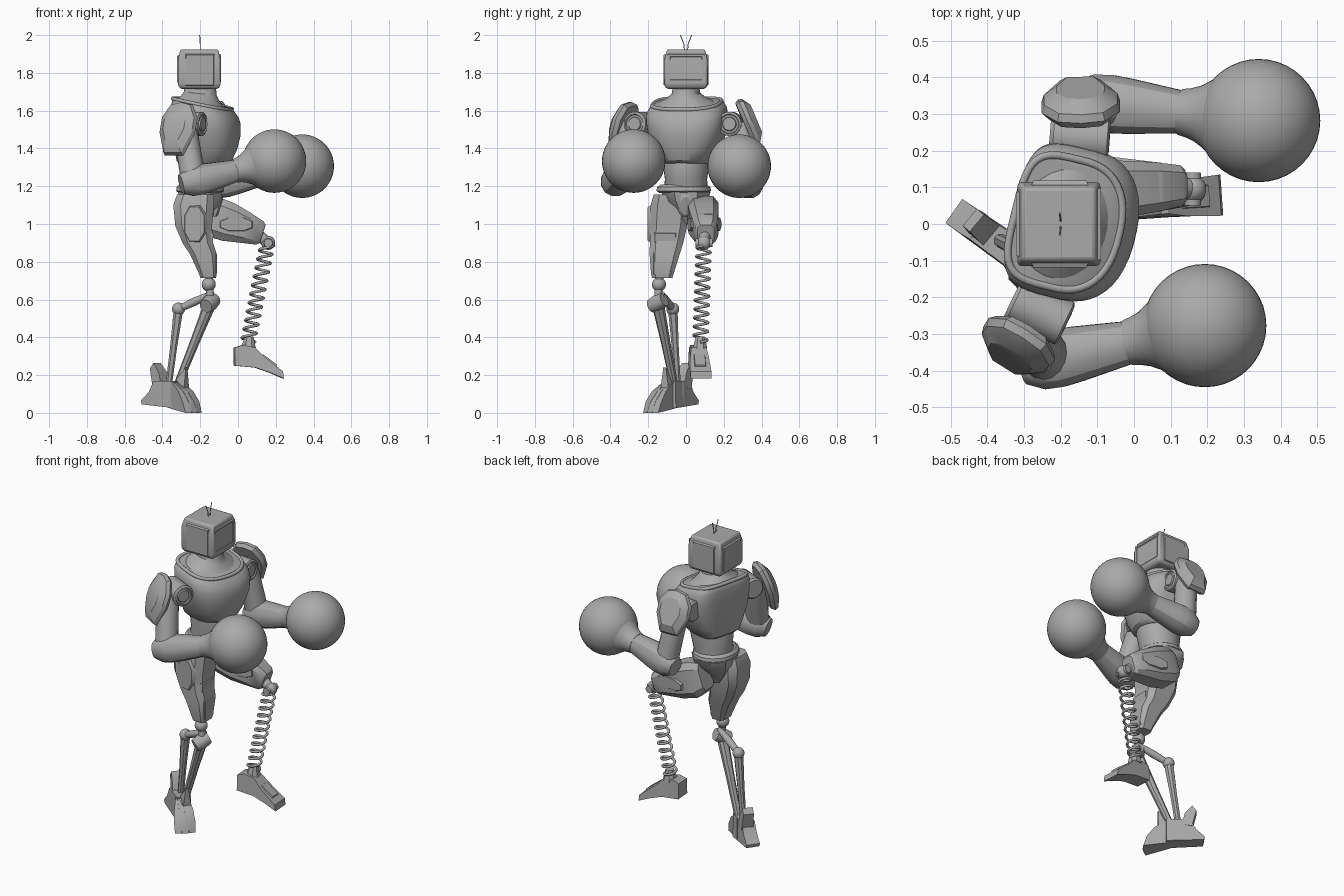
import bpy, bmesh, math
from mathutils import Vector, Matrix

default_cube = bpy.data.objects.get("Cube")
if default_cube:
    bpy.data.objects.remove(default_cube, do_unlink=True)

GREY = (0.4, 0.4, 0.4, 1.0)
grey = bpy.data.materials.new("plain_grey")
grey.use_nodes = True
grey.diffuse_color = GREY
shader = next(node for node in grey.node_tree.nodes if node.type == 'BSDF_PRINCIPLED')
shader.inputs["Base Color"].default_value = GREY


def finish(name, bm, bevel=0.0):
    bmesh.ops.recalc_face_normals(bm, faces=bm.faces)
    mesh = bpy.data.meshes.new(name)
    bm.to_mesh(mesh)
    bm.free()
    mesh.materials.append(grey)
    mesh.shade_smooth()
    mesh.set_sharp_from_angle(angle=math.radians(32))
    obj = bpy.data.objects.new(name, mesh)
    bpy.context.collection.objects.link(obj)
    if bevel:
        modifier = obj.modifiers.new("soft_edges", 'BEVEL')
        modifier.width, modifier.segments = bevel, 2
    return obj


def frame(axis, yaw=0.0):
    """Side and up directions of a cross-section across the axis."""
    axis = Vector(axis).normalized()
    if abs(axis.z) > 0.98:
        side = Vector((math.cos(yaw), math.sin(yaw), 0))
    else:
        side = Vector((0, 0, 1)).cross(axis).normalized()
    return side, axis.cross(side).normalized()


def ellipse(sides, front=2.0, back=2.0):
    """Unit outline, squarer where the power is higher."""
    points = []
    for i in range(sides):
        t = math.tau * (i + 0.5) / sides
        c, s = math.cos(t), math.sin(t)
        power = 2 / (front if c > 0 else back)
        points.append((math.copysign(abs(c) ** power, c), math.copysign(abs(s) ** power, s)))
    return points


ROUND = ellipse(28)
BLOCK = ellipse(8, 2.4, 2.4)
CHAMFERED = ellipse(8, 4, 4)
CHEST = ellipse(44, 2.4, 4)
SQUARE = [(1, 1), (-1, 1), (-1, -1), (1, -1)]
SHIELD = [(-0.6, 0.9), (0.0, 1), (0.6, 0.9), (1, 0.4), (1, -0.2),
          (0.55, -1), (-0.55, -1), (-1, -0.2), (-1, 0.4)]


def loft(name, sections, axis=(0, 0, 1), outline=ROUND, yaw=0.0, bevel=0.0):
    """Skin a row of (centre, half width, half height) sections."""
    side, up = frame(axis, yaw)
    bm = bmesh.new()
    rings = [[bm.verts.new(Vector(c) + side * a * u + up * b * v) for u, v in outline]
             for c, a, b in sections]
    count = len(outline)
    for low, high in zip(rings, rings[1:]):
        for i in range(count):
            j = (i + 1) % count
            bm.faces.new((low[i], low[j], high[j], high[i]))
    bm.faces.new(rings[0])
    bm.faces.new(rings[-1])
    return finish(name, bm, bevel)


def column(name, rows, y=0.0, **options):
    """Upright loft from (z, x, half depth, half width) rows."""
    return loft(name, [((x, y, z), a, b) for z, x, a, b in rows], **options)


def limb(name, start, end, radii, outline=ROUND):
    """Straight limb with evenly spaced radii."""
    start, end = Vector(start), Vector(end)
    steps = len(radii) - 1
    return loft(name, [(start.lerp(end, i / steps), r, r) for i, r in enumerate(radii)],
                end - start, outline)


def plate(name, centre, normal, layers, outline=SQUARE):
    """Shaped plate from (offset along normal, half width, half height) layers."""
    normal = Vector(normal).normalized()
    return loft(name, [(Vector(centre) + normal * d, a, b) for d, a, b in layers],
                normal, outline)


def ball(name, centre, radius):
    bm = bmesh.new()
    bmesh.ops.create_uvsphere(bm, u_segments=40, v_segments=24, radius=radius,
                              matrix=Matrix.Translation(centre))
    return finish(name, bm)


def wedge(name, profile, origin, yaw):
    """Block with a side profile of (forward, height, half width) points."""
    bm = bmesh.new()
    place = Matrix.Translation(origin) @ Matrix.Rotation(math.radians(yaw), 4, 'Z')
    left, right = [[bm.verts.new(place @ Vector((s, w * sign, h))) for s, h, w in profile]
                   for sign in (1, -1)]
    for i in range(len(profile)):
        j = (i + 1) % len(profile)
        bm.faces.new((left[i], left[j], right[j], right[i]))
    bm.faces.new(left)
    bm.faces.new(right)
    return finish(name, bm)


def wire(name, points, radius, closed=False):
    curve = bpy.data.curves.new(name, 'CURVE')
    curve.dimensions = '3D'
    curve.bevel_depth, curve.bevel_resolution = radius, 2
    curve.use_fill_caps = True
    spline = curve.splines.new('POLY')
    spline.points.add(len(points) - 1)
    for target, p in zip(spline.points, points):
        target.co = (*p, 1)
    spline.use_cyclic_u = closed
    curve.materials.append(grey)
    bpy.context.collection.objects.link(bpy.data.objects.new(name, curve))


# Head: chamfered box with a sunken screen, side and back panels, two feelers
column("head", [(1.715, -0.205, 0.1, 0.102), (1.735, -0.205, 0.113, 0.114),
                (1.87, -0.205, 0.113, 0.114), (1.925, -0.205, 0.1, 0.1)],
       outline=SQUARE, bevel=0.01)
plate("face_screen", (-0.092, 0, 1.825), (1, 0, 0),
      [(-0.03, 0.1, 0.08), (0.002, 0.097, 0.073), (0.002, 0.085, 0.062), (-0.005, 0.08, 0.057)])
plate("back_panel", (-0.318, 0, 1.82), (-1, 0, 0), [(-0.02, 0.095, 0.08), (0.004, 0.085, 0.07)])
for label, sign in (("left", 1), ("right", -1)):
    plate(label + "_head_panel", (-0.202, sign * 0.114, 1.815), (0, sign, 0),
          [(-0.02, 0.083, 0.09), (0.004, 0.072, 0.08)])
    wire(label + "_feeler", [(-0.2, sign * 0.008, 1.92), (-0.2, sign * 0.012, 1.955),
                             (-0.203, sign * 0.03, 2.0)], 0.0025)

# Trunk: flared neck, twisted chest with dipping collar, belly, belt and pelvis
TWIST = -0.24
facing = Vector((math.cos(TWIST), math.sin(TWIST), 0))


def dip(co):
    """Lower the neckline at the front and raise it at the back."""
    weight = max(0, min(co.z - 1.5, 1.74 - co.z))
    ahead = (co - Vector((-0.185, 0, 0))).dot(facing)
    return co - Vector((0, 0, 2 * weight * ahead))


neck = column("neck", [(1.58, -0.185, 0.14, 0.175), (1.62, -0.187, 0.134, 0.17),
                       (1.645, -0.195, 0.118, 0.145), (1.665, -0.2, 0.1, 0.105),
                       (1.69, -0.2, 0.088, 0.075), (1.74, -0.2, 0.083, 0.066)], yaw=TWIST)
chest = column("chest", [(1.32, -0.18, 0.12, 0.12), (1.335, -0.175, 0.14, 0.135),
                         (1.39, -0.165, 0.155, 0.165), (1.47, -0.16, 0.168, 0.198),
                         (1.55, -0.163, 0.17, 0.21), (1.6, -0.17, 0.164, 0.207),
                         (1.63, -0.178, 0.15, 0.19), (1.64, -0.183, 0.138, 0.175)],
               outline=CHEST, yaw=TWIST)
for part in (neck, chest):
    for vert in part.data.vertices:
        vert.co = dip(vert.co)
across = frame((0, 0, 1), TWIST)[1]
wire("collar", [dip(Vector((-0.183, 0, 1.636)) + facing * 0.145 * u + across * 0.178 * v)
                for u, v in CHEST], 0.011, closed=True)
column("belly", [(1.16, -0.2, 0.11, 0.115), (1.24, -0.185, 0.118, 0.112),
                 (1.31, -0.18, 0.128, 0.122), (1.34, -0.18, 0.12, 0.12)], yaw=TWIST / 2)
column("belt", [(1.165, -0.2, 0.115, 0.13), (1.175, -0.2, 0.128, 0.146),
                (1.195, -0.2, 0.125, 0.142), (1.21, -0.2, 0.11, 0.12)], y=-0.012)
column("pelvis", [(1.0, -0.2, 0.04, 0.03), (1.06, -0.2, 0.085, 0.055),
                  (1.12, -0.2, 0.12, 0.12), (1.17, -0.2, 0.125, 0.14)], outline=BLOCK)
plate("crotch_guard", (-0.11, 0, 1.1), (1, 0, -0.3),
      [(-0.06, 0.035, 0.08), (0.01, 0.045, 0.065), (0.02, 0.03, 0.05)], BLOCK)

# Arms: shoulder joint, shield pad, upper arm, forearm, cuff and round glove
ARMS = {
    "right": dict(shoulder=(-0.255, -0.24, 1.53), ahead=(0.88, -0.42, 0),
                  pad=(-0.315, -0.328, 1.505), outward=(-0.5, -0.8, 0.3), tall=0.148,
                  elbow=(-0.235, -0.372, 1.227), glove=(0.193, -0.277, 1.333)),
    "left": dict(shoulder=(-0.145, 0.235, 1.53), ahead=(1, -0.08, 0),
                 pad=(-0.145, 0.325, 1.54), outward=(-0.02, 0.9, 0.38), tall=0.13,
                 elbow=(-0.095, 0.33, 1.215), glove=(0.34, 0.282, 1.306)),
}
for label, arm in ARMS.items():
    shoulder, elbow, glove = (Vector(arm[k]) for k in ("shoulder", "elbow", "glove"))
    out = Vector(arm["outward"])
    plate(label + "_shoulder_joint", shoulder, arm["ahead"],
          [(-0.085, 0.055, 0.055), (-0.075, 0.064, 0.064), (0.072, 0.064, 0.064),
           (0.078, 0.052, 0.052), (0.072, 0.048, 0.048), (0.072, 0.038, 0.038),
           (0.079, 0.034, 0.034)], ROUND)
    tall = arm["tall"]
    plate(label + "_shoulder_pad", arm["pad"], out,
          [(-0.02, 0.09, tall * 0.9), (0.0, 0.107, tall), (0.022, 0.1, tall * 0.94),
           (0.05, 0.065, tall * 0.6)], SHIELD)
    top = shoulder + Vector((out.x, out.y, 0)) * 0.06
    limb(label + "_upper_arm", top, elbow, [0.06, 0.065, 0.065, 0.066, 0.066], ellipse(16))
    reach = (glove - elbow).normalized()
    wrist = glove - reach * 0.215
    limb(label + "_forearm", elbow - reach * 0.07, wrist,
         [0.052, 0.078, 0.082, 0.078, 0.072, 0.066, 0.06], ellipse(12, 2.2, 2.2))
    limb(label + "_cuff", wrist - reach * 0.005, glove - reach * 0.12,
         [0.063, 0.068, 0.077, 0.092, 0.112])
    ball(label + "_glove", glove, 0.168)

# Right leg: blocky thigh leaning back to the knee
loft("right_thigh", [((-0.225, -0.085, 1.155), 0.102, 0.09), ((-0.235, -0.085, 1.1), 0.112, 0.106),
                     ((-0.235, -0.093, 0.99), 0.101, 0.103), ((-0.213, -0.103, 0.9), 0.084, 0.092),
                     ((-0.183, -0.113, 0.84), 0.074, 0.083), ((-0.16, -0.125, 0.74), 0.05, 0.063),
                     ((-0.158, -0.126, 0.715), 0.043, 0.056)], outline=CHAMFERED)
plate("right_thigh_front_plate", (-0.142, -0.11, 0.9), (1, 0, -0.1),
      [(-0.03, 0.065, 0.06), (0.008, 0.055, 0.05)])
plate("right_thigh_side_plate", (-0.23, -0.196, 1.0), (-0.1, -1, 0),
      [(-0.02, 0.07, 0.11), (0.004, 0.055, 0.095)], BLOCK)
plate("right_knee_guard", (-0.118, -0.125, 0.79), (1, 0, 0),
      [(-0.04, 0.055, 0.065), (0.005, 0.045, 0.055)])
ball("right_knee", (-0.155, -0.143, 0.68), 0.037)
limb("right_knee_stem", (-0.155, -0.14, 0.73), (-0.145, -0.15, 0.58), [0.022, 0.02])
limb("right_knee_hub", (-0.17, -0.185, 0.565), (-0.125, -0.115, 0.6), [0.036, 0.044, 0.036])

# Right shin: two struts and a linking bar
limb("shin_link", (-0.14, -0.13, 0.63), (-0.315, -0.072, 0.55), [0.016, 0.022, 0.018])
ball("shin_joint", (-0.315, -0.07, 0.55), 0.034)
limb("rear_strut", (-0.315, -0.07, 0.55), (-0.365, -0.045, 0.16), [0.027, 0.02, 0.018], BLOCK)
limb("front_strut", (-0.145, -0.15, 0.585), (-0.315, -0.065, 0.16), [0.032, 0.024, 0.02], BLOCK)

# Right foot: narrow bundle of claws, heel block and fins
ANKLE = (-0.352, -0.062, 0)
TOE = [(-0.04, 0.17, 0.03), (0.05, 0.165, 0.027), (0.12, 0.115, 0.028), (0.16, 0.06, 0.026),
       (0.18, 0.0, 0.018), (0.05, 0.02, 0.026), (-0.04, 0.04, 0.03)]
for i, yaw in enumerate((-34, -47, -60)):
    wedge(f"toe_{i + 1}", TOE, ANKLE, yaw)
wedge("heel", [(-0.05, 0.17, 0.042), (0.09, 0.17, 0.038), (0.12, 0.11, 0.04),
               (0.17, 0.065, 0.04), (0.165, 0.045, 0.04), (-0.05, 0.025, 0.045)], ANKLE, 145)
wedge("heel_fin", [(0.04, 0.14, 0.035), (0.06, 0.215, 0.035), (0.1, 0.265, 0.03),
                   (0.125, 0.235, 0.03), (0.1, 0.13, 0.035)], ANKLE, 140)
wedge("toe_fin", [(0.03, 0.13, 0.025), (0.045, 0.18, 0.02), (0.095, 0.24, 0.008),
                  (0.095, 0.13, 0.025)], ANKLE, -33)

# Left leg: raised thigh and knee
FORWARD = (0.95, 0.03, -0.32)
loft("left_thigh", [((-0.2, 0.09, 1.07), 0.06, 0.085), ((-0.15, 0.09, 1.045), 0.086, 0.112),
                    ((-0.05, 0.094, 1.01), 0.081, 0.108), ((0.04, 0.1, 0.98), 0.071, 0.087),
                    ((0.115, 0.104, 0.952), 0.058, 0.067), ((0.13, 0.104, 0.947), 0.045, 0.052)],
     FORWARD, CHAMFERED)
plate("left_thigh_top_plate", (-0.005, 0.1, 1.088), (0.38, 0, 0.93),
      [(-0.03, 0.05, 0.1), (0.0, 0.04, 0.09)])
for side in (1, -1):
    plate("left_thigh_side_plate", (-0.01, 0.097 + side * 0.076, 0.998), (0.12, side, 0),
          [(-0.03, 0.1, 0.05), (0.004, 0.09, 0.035)], BLOCK)
limb("left_knee_stem", (0.1, 0.1, 0.945), (0.155, 0.096, 0.905), [0.032, 0.028])
ball("left_knee", (0.16, 0.095, 0.9), 0.037)
limb("left_knee_hub", (0.16, 0.05, 0.9), (0.16, 0.14, 0.9), [0.022, 0.026, 0.022])

# Left shin: coil spring
spring_top, spring_end = Vector((0.153, 0.094, 0.885)), Vector((0.053, 0.076, 0.375))
side, up = frame(spring_end - spring_top)
TURNS, STEPS = 11, 16
coil = []
for i in range(TURNS * STEPS + 1):
    t = math.tau * i / STEPS
    centre = spring_top.lerp(spring_end, i / (TURNS * STEPS))
    coil.append(centre + (side * math.cos(t) + up * math.sin(t)) * 0.037)
wire("shin_spring", coil, 0.0075)

# Left foot: wedge shoe with ankle collar and raised tread panel
wedge("left_shoe", [(-0.02, 0.25, 0.05), (-0.02, 0.345, 0.045), (0.025, 0.36, 0.04),
                    (0.09, 0.345, 0.04), (0.14, 0.295, 0.05), (0.235, 0.22, 0.056),
                    (0.24, 0.182, 0.056), (0.17, 0.212, 0.052), (0.09, 0.24, 0.05)],
      (0.0, 0.062, 0), 4)
plate("shoe_top_panel", (0.165, 0.074, 0.275), (0.6, 0.04, 0.8),
      [(-0.02, 0.035, 0.055), (0.008, 0.028, 0.045)])
column("left_ankle", [(0.34, 0.058, 0.04, 0.04), (0.365, 0.056, 0.036, 0.036),
                      (0.405, 0.06, 0.024, 0.024)], y=0.075, outline=BLOCK)
